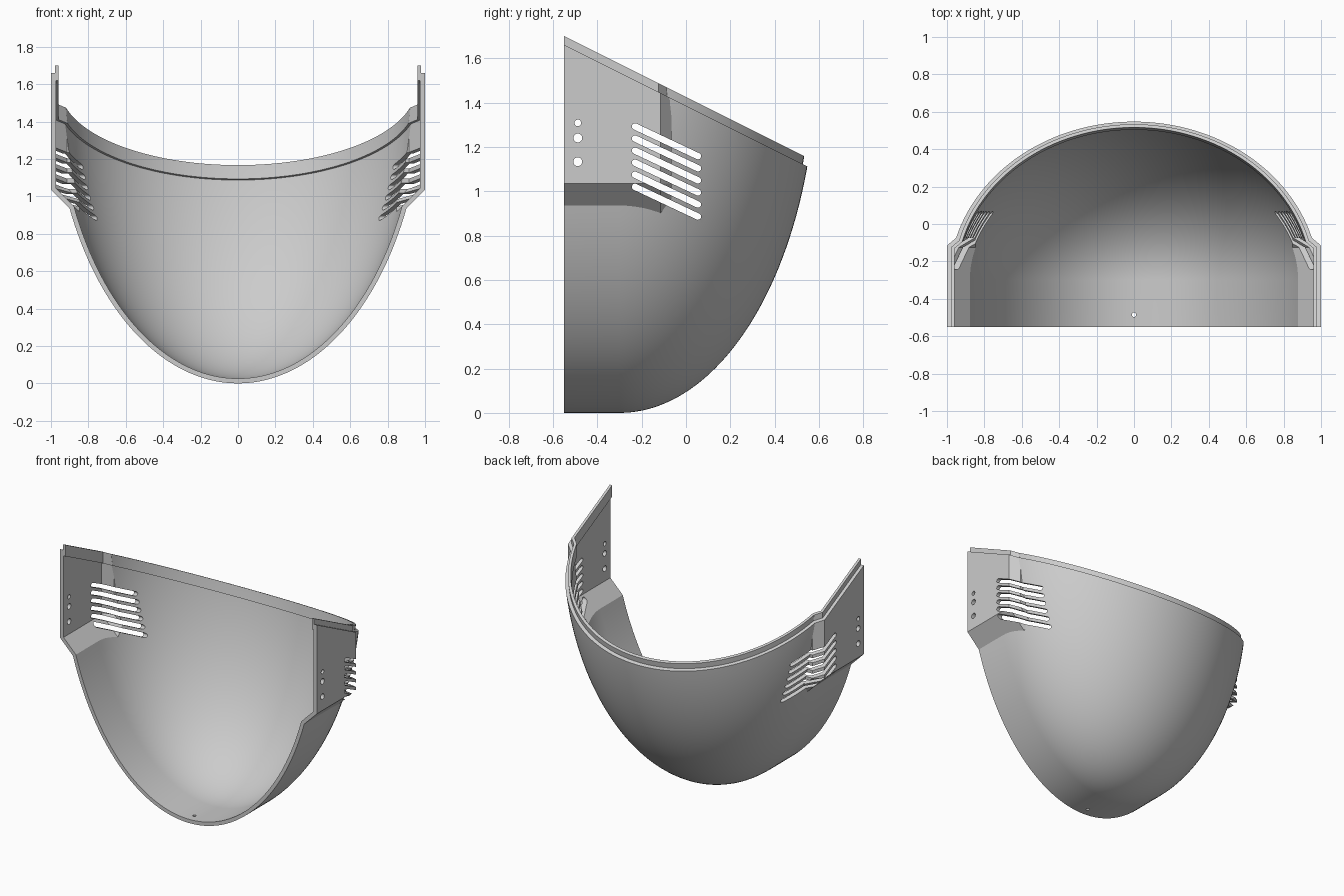
import bpy, bmesh, math
from math import sin, cos, pi

cube = bpy.data.objects.get("Cube")
if cube:
    bpy.data.objects.remove(cube, do_unlink=True)

grey = bpy.data.materials.new("light_grey")
grey.use_nodes = True
COLOUR = (0.6, 0.6, 0.6, 1)
grey.diffuse_color = COLOUR
grey.node_tree.nodes["Principled BSDF"].inputs["Base Color"].default_value = COLOUR

FRONT = -0.55      # y of the open front edge
CENTRE = -0.30     # y where the bowl starts to curve back
PAD_END = -0.115   # y where the side pads stop
HEIGHT = 1.6       # vertical radius of the bowl


def loft(name, rings):
    """Closed solid through equal-length rings of points."""
    bm = bmesh.new()
    loops = [[bm.verts.new(p) for p in ring] for ring in rings]
    n = len(loops[0])
    for a, b in zip(loops, loops[1:]):
        for i in range(n):
            j = (i + 1) % n
            bm.faces.new((a[i], a[j], b[j], b[i]))
    bm.faces.new(loops[0][::-1])
    bm.faces.new(loops[-1])
    bmesh.ops.recalc_face_normals(bm, faces=bm.faces)
    mesh = bpy.data.meshes.new(name)
    bm.to_mesh(mesh)
    bm.free()
    mesh.materials.append(grey)
    obj = bpy.data.objects.new(name, mesh)
    bpy.context.collection.objects.link(obj)
    return obj


def prism(name, yz):
    """Side profile extruded right across the model."""
    return loft(name, [[(x, y, z) for y, z in yz] for x in (-1.3, 1.3)])


def combine(obj, tool, operation):
    mod = obj.modifiers.new("cut", "BOOLEAN")
    mod.operation, mod.object, mod.solver = operation, tool, "EXACT"
    bpy.context.view_layer.objects.active = obj
    bpy.ops.object.modifier_apply(modifier=mod.name)
    bpy.data.objects.remove(tool, do_unlink=True)


def body(name, t, reach):
    """Solid bowl with side pads, inset by t; reach extends its open ends."""
    rings = []
    steps, segments = 44, 72
    levels = [0.015 + (pi / 2 - 0.015) * i / steps for i in range(steps + 1)]
    heights = [(sin(a), HEIGHT - (HEIGHT - t) * cos(a)) for a in levels]
    heights.append((1, 1.8 + reach))
    for s, z in heights:
        rx, ry = (0.99 - t) * s, (0.89 - t) * s
        arc = [(rx * cos(pi * i / segments), CENTRE + ry * sin(pi * i / segments), z)
               for i in range(segments + 1)]
        rings.append(arc + [(-rx, -0.8 - reach, z), (rx, -0.8 - reach, z)])
    bowl = loft(name, rings)

    # flat pads with a sloping underside and a bevelled rear end
    def section(y, inset):
        w, z = 1.0 - t - inset, 1.035 + 0.4 * t
        half = [(w, 1.85 + reach), (w, z), (w - 0.19, z - 0.19)]
        return [(x, y, h) for x, h in half] + [(-x, y, h) for x, h in half[::-1]]

    end = PAD_END - 0.4 * t
    pads = loft("pads", [section(-0.85 - reach, 0), section(end, 0),
                         section(end + 0.05, 0.06)])
    combine(bowl, pads, "UNION")
    return bowl


def shell(name, outer, inner, top, bottom):
    """Wall between two insets, trimmed by the sloping rim and the front."""
    obj = body(name, outer, 0)
    combine(obj, body("inside", inner, 0.2), "DIFFERENCE")
    back = 0.9
    drop = (back - FRONT) / 2
    trim = prism("trim", [(FRONT, bottom), (FRONT, top),
                          (back, top - drop), (back, bottom - drop)])
    combine(obj, trim, "INTERSECT")
    return obj


def arc_points(cy, cz, r, start, sweep, n):
    return [(cy + r * cos(start + sweep * i / n), cz + r * sin(start + sweep * i / n))
            for i in range(n + 1)]


visor = shell("curved_shell", 0, 0.026, 1.66, -0.3)
lip = shell("rim_lip", 0.022, 0.04, 1.70, 1.62)

# sloping ventilation slots through both sides
tilt = math.atan2(-0.135, 0.285)
for i in range(6):
    z = 1.292 - 0.0545 * i
    outline = (arc_points(-0.23, z, 0.0145, tilt + pi / 2, pi, 8)
               + arc_points(0.054, z - 0.134, 0.0145, tilt - pi / 2, pi, 8))
    combine(visor, prism("slot", outline), "DIFFERENCE")

# fixing holes through the pads
for z, r in ((1.308, 0.015), (1.24, 0.02), (1.133, 0.02)):
    combine(visor, prism("hole", arc_points(-0.488, z, r, 0, 2 * pi, 20)[:-1]), "DIFFERENCE")

# small hole in the bottom
circle = arc_points(0, -0.485, 0.012, 0, 2 * pi, 16)[:-1]
drill = loft("drill", [[(x, y, z) for x, y in circle] for z in (-0.1, 0.1)])
combine(visor, drill, "DIFFERENCE")

for obj in (visor, lip):
    bpy.ops.object.select_all(action="DESELECT")
    obj.select_set(True)
    bpy.context.view_layer.objects.active = obj
    bpy.ops.object.shade_smooth_by_angle(angle=math.radians(20))
